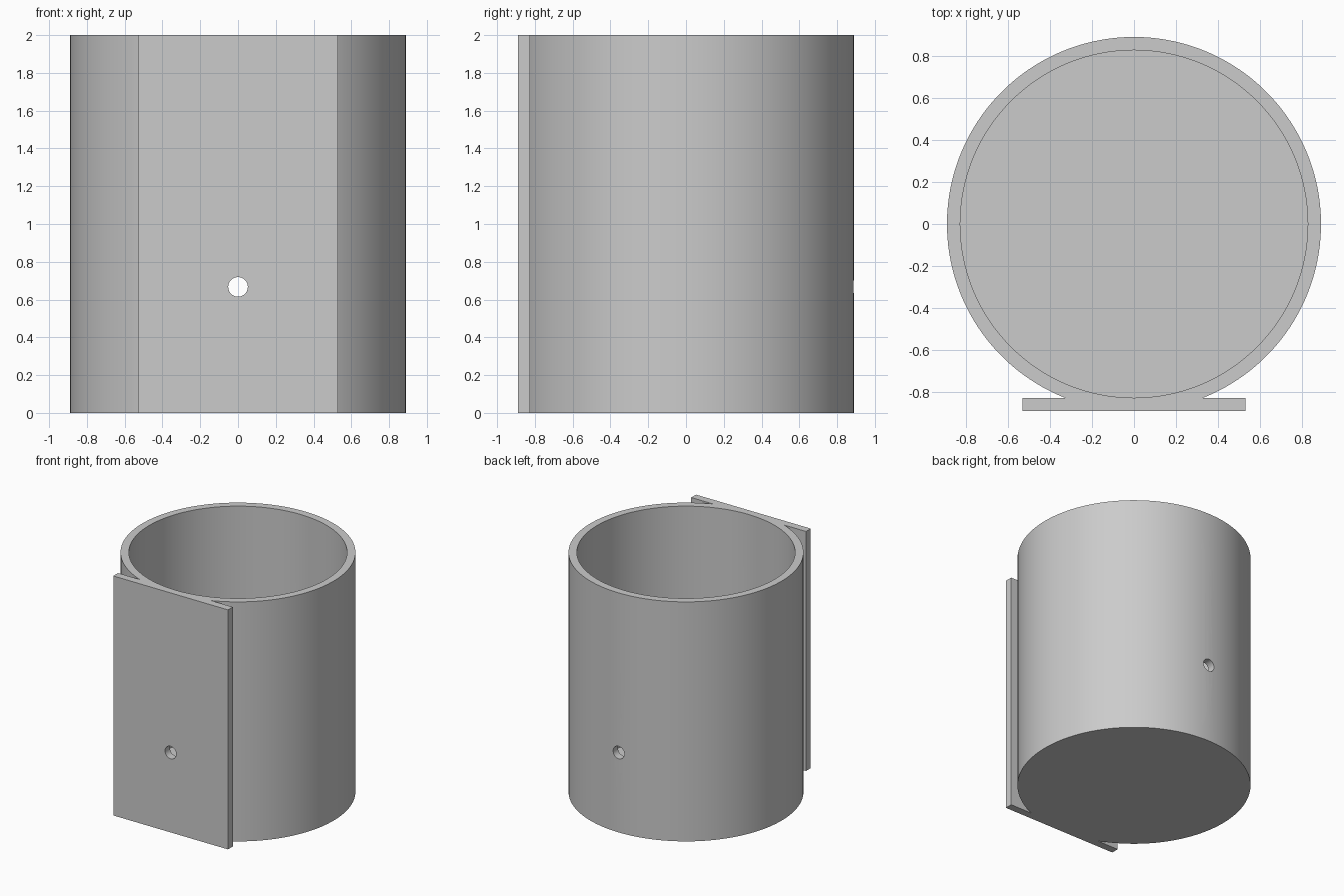
import bpy
import bmesh
from math import asin, cos, sin, pi, radians

OUTER, INNER, HEIGHT, FLOOR = 0.889, 0.826, 2.0, 0.063
PLATE_HALF, PLATE_BACK = 0.53, -0.826
HOLE_R, HOLE_Z = 0.052, 0.667
SEGMENTS = 128

if "Cube" in bpy.data.objects:
    bpy.data.objects.remove(bpy.data.objects["Cube"], do_unlink=True)

grey = bpy.data.materials.new("light_grey")
grey.use_nodes = True
grey.diffuse_color = (0.6, 0.6, 0.6, 1)
grey.node_tree.nodes["Principled BSDF"].inputs["Base Color"].default_value = (0.6, 0.6, 0.6, 1)


def extrude_outline(name, points, z0, z1):
    """Closed prism from a counter-clockwise outline."""
    bm = bmesh.new()
    face = bm.faces.new([bm.verts.new((x, y, z0)) for x, y in points])
    top = bmesh.ops.extrude_face_region(bm, geom=[face])["geom"]
    bmesh.ops.translate(bm, vec=(0, 0, z1 - z0),
                        verts=[v for v in top if isinstance(v, bmesh.types.BMVert)])
    bmesh.ops.recalc_face_normals(bm, faces=bm.faces)
    mesh = bpy.data.meshes.new(name)
    bm.to_mesh(mesh)
    bm.free()
    mesh.materials.append(grey)
    obj = bpy.data.objects.new(name, mesh)
    bpy.context.collection.objects.link(obj)
    return obj


def arc(radius, start, end, count):
    return [(radius * cos(start + (end - start) * i / count),
             radius * sin(start + (end - start) * i / count)) for i in range(count + 1)]


def cut(target, cutter):
    cutter.hide_render = True
    mod = target.modifiers.new("cut", 'BOOLEAN')
    mod.operation, mod.solver, mod.object = 'DIFFERENCE', 'EXACT', cutter
    bpy.context.view_layer.objects.active = target
    bpy.ops.object.modifier_apply(modifier=mod.name)
    bpy.data.objects.remove(cutter, do_unlink=True)


# Round body joined to the flat mounting plate in one outline
join = asin(PLATE_BACK / OUTER)
outline = arc(OUTER, join, pi - join, SEGMENTS)
outline += [(-PLATE_HALF, PLATE_BACK), (-PLATE_HALF, -OUTER),
            (PLATE_HALF, -OUTER), (PLATE_HALF, PLATE_BACK)]
cup = extrude_outline("cup_with_mounting_plate", outline, 0, HEIGHT)

# Open cavity above the floor
cut(cup, extrude_outline("cavity_cutter", arc(INNER, 0, 2 * pi, SEGMENTS)[:-1],
                         FLOOR, HEIGHT + 0.2))

# Screw hole through the plate and the back wall
drill = extrude_outline("hole_cutter", arc(HOLE_R, 0, 2 * pi, 32)[:-1], -1.2, 1.2)
drill.rotation_euler.x = radians(90)
drill.location.z = HOLE_Z
bpy.context.view_layer.update()
cut(cup, drill)

# Smooth curved walls, crisp rims and plate edges
bpy.ops.object.select_all(action='DESELECT')
cup.select_set(True)
bpy.context.view_layer.objects.active = cup
bpy.ops.object.shade_smooth_by_angle(angle=radians(30))
